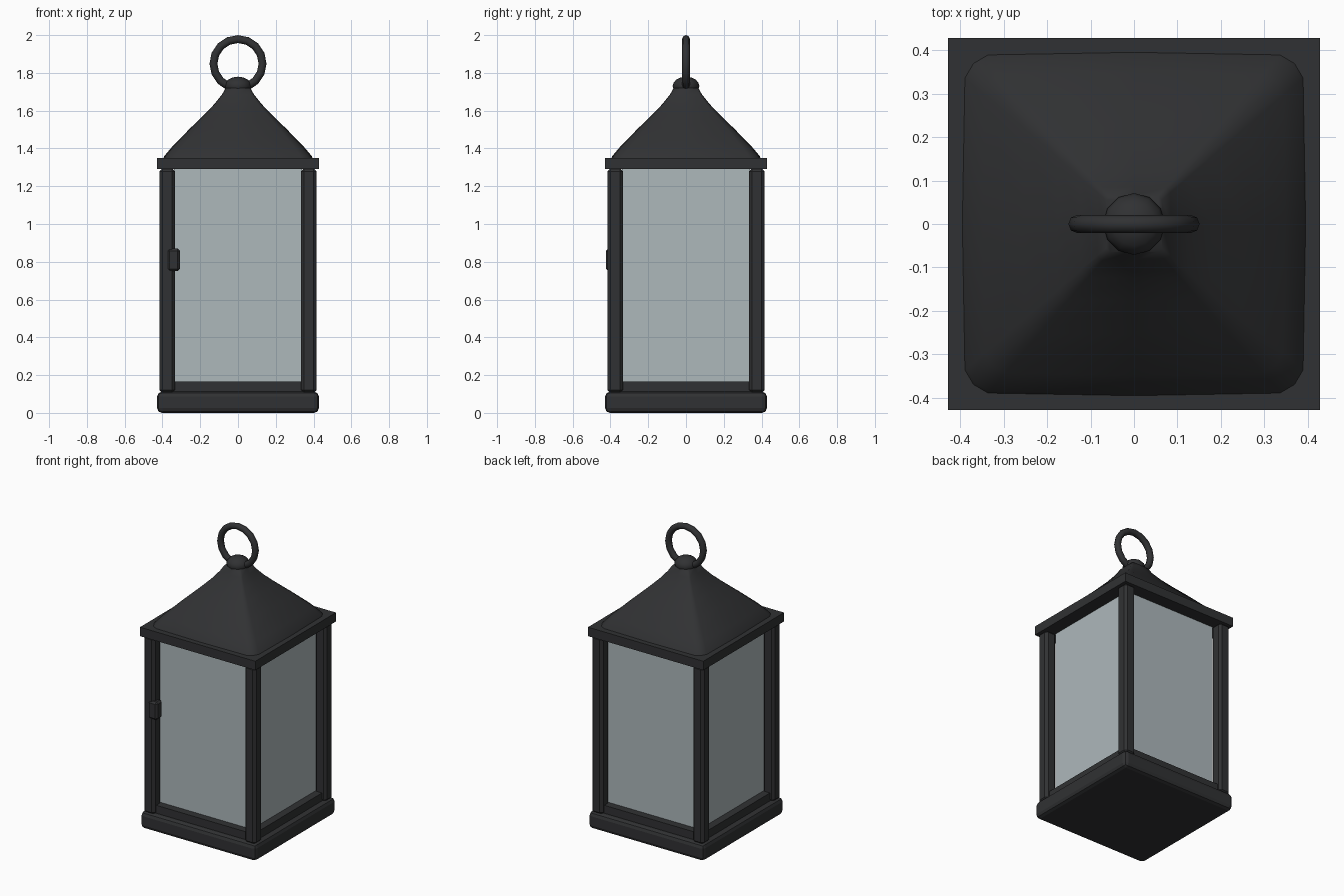
import bpy, bmesh, math

if "Cube" in bpy.data.objects:
    bpy.data.objects.remove(bpy.data.objects["Cube"])

def material(name, colour):
    m = bpy.data.materials.new(name)
    m.diffuse_color = colour
    m.use_nodes = True
    m.node_tree.nodes["Principled BSDF"].inputs["Base Color"].default_value = m.diffuse_color
    return m

METAL = material("dark_metal", (0.03, 0.031, 0.033, 1))
GLASS = material("pane_glass", (0.42, 0.48, 0.5, 0.65))

def finish(name, bm, mat, smooth=None):
    bmesh.ops.recalc_face_normals(bm, faces=bm.faces[:])
    me = bpy.data.meshes.new(name)
    bm.to_mesh(me)
    bm.free()
    me.materials.append(mat)
    ob = bpy.data.objects.new(name, me)
    bpy.context.collection.objects.link(ob)
    if smooth:
        bpy.ops.object.select_all(action='DESELECT')
        ob.select_set(True)
        bpy.context.view_layer.objects.active = ob
        bpy.ops.object.shade_smooth_by_angle(angle=math.radians(smooth))
    return ob

def box(name, lo, hi, mat=METAL, bevel=0, segments=1):
    bm = bmesh.new()
    bmesh.ops.create_cube(bm, size=1)
    for v in bm.verts:
        v.co = [(a + b) / 2 + c * (b - a) for a, b, c in zip(lo, hi, v.co)]
    ob = finish(name, bm, mat)
    if bevel:
        mod = ob.modifiers.new("bevel", 'BEVEL')
        mod.width, mod.segments = bevel, segments
    return ob

def slab(name, half, z0, z1, **kw):
    return box(name, (-half, -half, z0), (half, half, z1), **kw)

# Base, sill, glass body and eaves
slab("base", 0.428, 0, 0.112, bevel=0.025, segments=2)
slab("sill", 0.39, 0.10, 0.165)
slab("glass_panes", 0.34, 0.15, 1.30, mat=GLASS)
slab("eaves", 0.428, 1.29, 1.35)

# Four chamfered corner posts
for sx, sx_name in ((-1, "left"), (1, "right")):
    for sy, sy_name in ((-1, "front"), (1, "back")):
        x, y, h = sx * 0.375, sy * 0.375, 0.041
        box(f"{sy_name}_{sx_name}_post", (x - h, y - h, 0.105), (x + h, y + h, 1.295), bevel=0.016)

# Door latch on the front
box("latch", (-0.375, -0.423, 0.75), (-0.307, -0.36, 0.87), bevel=0.012)

# Flared roof lofted from rounded squares
corner = [(1, 0), (0.985, 0.85), (0.935, 0.935), (0.85, 0.985)]
outline = []
for q in range(4):
    for x, y in corner:
        for _ in range(q):
            x, y = -y, x
        outline.append((x, y))
bm = bmesh.new()
rings = []
for half, z in [(0.397, 1.345), (0.39, 1.36), (0.348, 1.41), (0.255, 1.505),
                (0.178, 1.58), (0.125, 1.635), (0.085, 1.685), (0.065, 1.72)]:
    rings.append([bm.verts.new((half * x, half * y, z)) for x, y in outline])
n = len(outline)
for a, b in zip(rings, rings[1:]):
    for i in range(n):
        j = (i + 1) % n
        bm.faces.new((a[i], a[j], b[j], b[i]))
bm.faces.new(rings[0])
bm.faces.new(rings[-1])
finish("roof", bm, METAL, 60)

# Finial knob
bm = bmesh.new()
bmesh.ops.create_uvsphere(bm, u_segments=12, v_segments=8, radius=1)
for v in bm.verts:
    v.co = (v.co.x * 0.071, v.co.y * 0.071, 1.73 + v.co.z * 0.05)
finish("knob", bm, METAL, 40)

# Hanging ring
bm = bmesh.new()
R, r, U, V = 0.13, 0.021, 16, 8
loops = []
for i in range(U):
    a = 2 * math.pi * i / U
    loops.append([])
    for k in range(V):
        t = 2 * math.pi * k / V
        d = R + r * math.cos(t)
        loops[-1].append(bm.verts.new((d * math.cos(a), r * math.sin(t), 1.849 + d * math.sin(a))))
for i in range(U):
    p, q = loops[i], loops[(i + 1) % U]
    for k in range(V):
        m = (k + 1) % V
        bm.faces.new((p[k], p[m], q[m], q[k]))
finish("hanging_ring", bm, METAL, 50)
